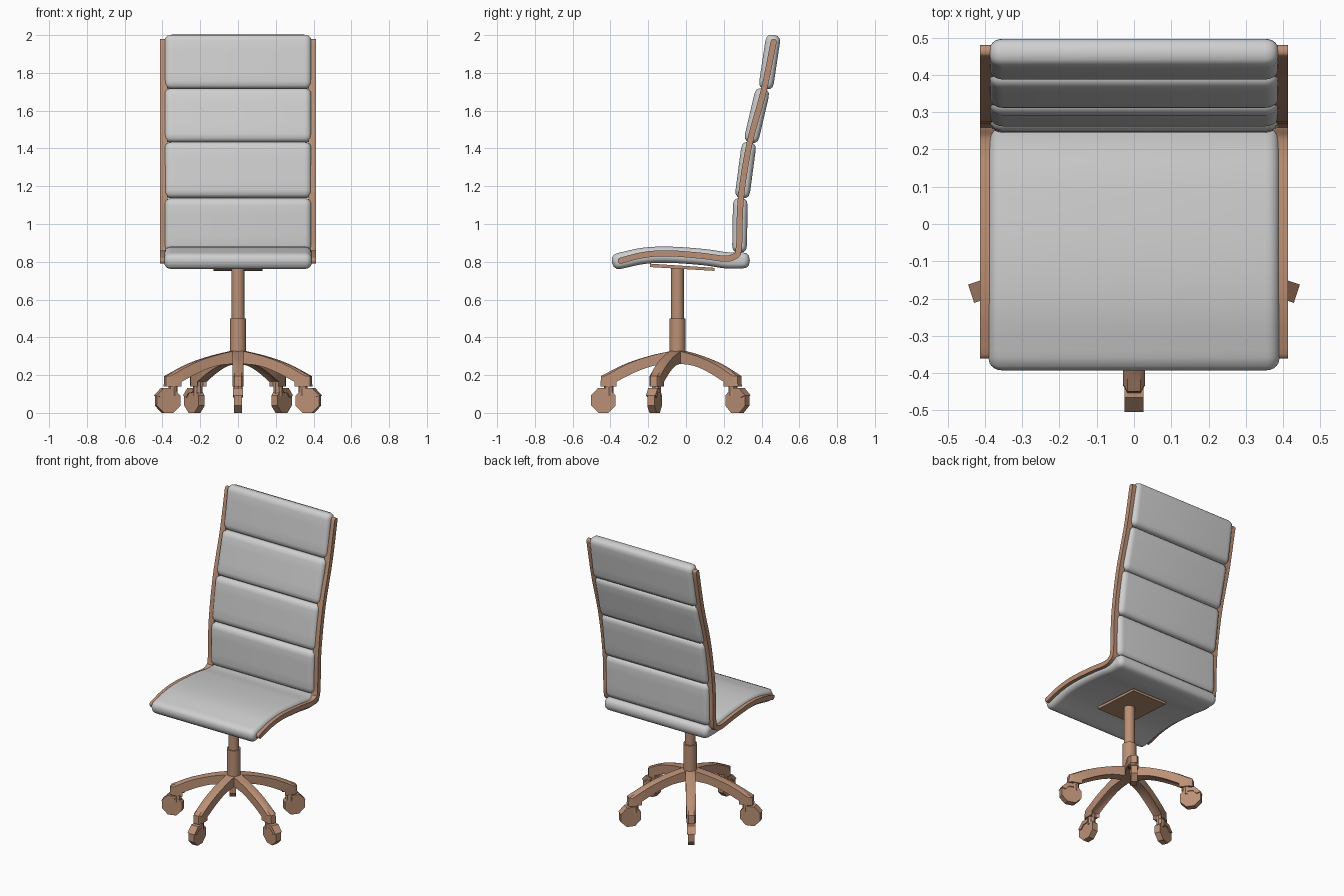
import bpy, bmesh, math
from mathutils import Vector, Matrix

cube = bpy.data.objects.get("Cube")
if cube:
    bpy.data.objects.remove(cube, do_unlink=True)


def material(name, rgb):
    m = bpy.data.materials.new(name)
    m.use_nodes = True
    m.diffuse_color = (*rgb, 1)
    m.node_tree.nodes["Principled BSDF"].inputs["Base Color"].default_value = (*rgb, 1)
    return m


GREY = material("grey upholstery", (0.62, 0.62, 0.62))
WOOD = material("tan wood", (0.50, 0.28, 0.18))


def finish(name, bm, mat, matrix=Matrix(), angle=35):
    bmesh.ops.recalc_face_normals(bm, faces=bm.faces[:])
    me = bpy.data.meshes.new(name)
    bm.to_mesh(me)
    bm.free()
    me.transform(matrix)
    me.materials.append(mat)
    ob = bpy.data.objects.new(name, me)
    bpy.context.collection.objects.link(ob)
    bpy.ops.object.select_all(action="DESELECT")
    ob.select_set(True)
    bpy.context.view_layer.objects.active = ob
    bpy.ops.object.shade_smooth_by_angle(angle=math.radians(angle))
    return ob


def loft(name, rings, mat, matrix=Matrix(), angle=35):
    """Skin a list of (x, [(y, z), ...]) sections and cap both ends."""
    bm = bmesh.new()
    loops = [[bm.verts.new((x, y, z)) for y, z in pts] for x, pts in rings]
    n = len(loops[0])
    for a, b in zip(loops, loops[1:]):
        for i in range(n):
            j = (i + 1) % n
            bm.faces.new((a[i], a[j], b[j], b[i]))
    bm.faces.new(loops[0])
    bm.faces.new(loops[-1])
    return finish(name, bm, mat, matrix, angle)


def spline(points, steps=6):
    """Smooth path through the points."""
    p = [Vector(q) for q in points]
    p = [2 * p[0] - p[1]] + p + [2 * p[-1] - p[-2]]
    out = []
    for a, b, c, d in zip(p, p[1:], p[2:], p[3:]):
        for k in range(steps):
            t = k / steps
            out.append(0.5 * (2 * b + (c - a) * t + (2 * a - 5 * b + 4 * c - d) * t * t
                              + (3 * b - a - 3 * c + d) * t ** 3))
    return out + [p[-2]]


def ribbon(path, half, cap=6, square=0.8):
    """Outline of a thick strip with rounded ends."""
    tangents = [(path[min(i + 1, len(path) - 1)] - path[max(i - 1, 0)]).normalized()
                for i in range(len(path))]
    normals = [Vector((-t.y, t.x)) for t in tangents]
    out = [p + n * half for p, n in zip(path, normals)]

    def end(p, t, n):
        for k in range(1, cap):
            a = math.pi * k / cap
            c = math.cos(a)
            out.append(p + n * half * math.copysign(abs(c) ** square, c)
                       + t * half * math.sin(a) ** square)

    end(path[-1], tangents[-1], normals[-1])
    out.extend(p - n * half for p, n in zip(reversed(path), reversed(normals)))
    end(path[0], -tangents[0], -normals[0])
    return [tuple(v) for v in out]


def cushion(name, path, half, width):
    """Padded slab whose thickness rolls off toward both sides."""
    roll = 0.035
    side = []
    for k in range(6):
        a = math.pi / 2 * k / 5
        side.append((width - roll + roll * math.sin(a),
                     half * (0.3 + 0.7 * math.cos(a))))
    sections = [(-x, h) for x, h in reversed(side)] + side
    loft(name, [(x, ribbon(path, h)) for x, h in sections], GREY, angle=50)


# Seat and back cushions
cushion("seat_cushion", spline([(-0.35, 0.805), (-0.22, 0.832), (-0.08, 0.837),
                                (0.1, 0.824), (0.21, 0.808), (0.295, 0.807)]), 0.043, 0.39)
pads = [((0.283, 0.85), (0.288, 1.135)), ((0.296, 1.138), (0.335, 1.432)),
        ((0.342, 1.432), (0.408, 1.715)), ((0.421, 1.715), (0.464, 2.0))]
for i, (low, high) in enumerate(pads):
    a, b = Vector(low), Vector(high)
    t = (b - a).normalized() * 0.037
    path = [(a + t).lerp(b - t, k / 4) for k in range(5)]
    cushion(f"back_cushion_{i + 1}", path, 0.039, 0.387)

# Side frames, one continuous strip from the seat front to the top of the back
frame_path = spline([(-0.345, 0.806), (-0.23, 0.835), (-0.1, 0.845), (0.08, 0.832), (0.2, 0.817),
                     (0.255, 0.828), (0.28, 0.875), (0.29, 1.13), (0.335, 1.42),
                     (0.41, 1.7), (0.464, 1.963)])
outline = ribbon(frame_path, 0.016)
for side, s in (("left", 1), ("right", -1)):
    loft(f"{side}_side_frame", [(s * 0.372, outline), (s * 0.413, outline)], WOOD)

# Mounting plate under the seat
loft("mounting_plate", [(x, [(-0.19, 0.772), (0.15, 0.752), (0.15, 0.768), (-0.19, 0.79)])
                        for x in (-0.13, 0.13)], WOOD)

BASE_Y = -0.045


def cylinder(name, radius, low, high, sides, matrix):
    bm = bmesh.new()
    bmesh.ops.create_cone(bm, cap_ends=True, segments=sides, radius1=radius, radius2=radius,
                          depth=high - low,
                          matrix=Matrix.Translation((0, 0, (low + high) / 2)))
    return finish(name, bm, WOOD, matrix)


# Gas column
centre = Matrix.Translation((0, BASE_Y, 0))
cylinder("upper_column", 0.034, 0.45, 0.775, 16, centre)
cylinder("lower_column", 0.043, 0.26, 0.5, 16, centre)

# Star base: arched legs, caster posts, wheels and hoods
top = spline([(0, 0.335), (0.145, 0.303), (0.28, 0.258), (0.405, 0.195)], 4)
bottom = spline([(0.34, 0.165), (0.24, 0.213), (0.13, 0.25), (0, 0.262)], 4)
leg = [tuple(p) for p in top] + [(0.408, 0.14), (0.34, 0.14)] + [tuple(p) for p in bottom]
WHEEL_R, WHEEL_Y, WHEEL_Z = 0.07, 0.392, 0.065


def arc(radius, start, stop, count):
    angles = [math.radians(start + (stop - start) * k / (count - 1)) for k in range(count)]
    return [(WHEEL_Y + radius * math.cos(a), WHEEL_Z + radius * math.sin(a)) for a in angles]


wheel = arc(WHEEL_R, 22.5, 337.5, 8)
hood = arc(0.073, 22, 112, 3) + arc(0.045, 112, 22, 3)
names = ["front", "left_front", "left_back", "right_back", "right_front"]
for i, name in enumerate(names):
    turn = centre @ Matrix.Rotation(math.pi + i * math.tau / 5, 4, "Z")
    loft(f"{name}_leg", [(x, [(r * k, z) for r, z in leg])
                         for x, k in ((-0.03, 0.95), (-0.018, 1), (0.018, 1), (0.03, 0.95))],
         WOOD, turn)
    cylinder(f"{name}_caster_post", 0.025, 0.09, 0.19, 8,
             turn @ Matrix.Translation((0, 0.363, 0)))
    loft(f"{name}_caster_wheel", [(x, wheel) for x in (-0.02, 0.02)], WOOD, turn)
    loft(f"{name}_caster_hood", [(x, hood) for x in (-0.026, 0.026)], WOOD, turn)
